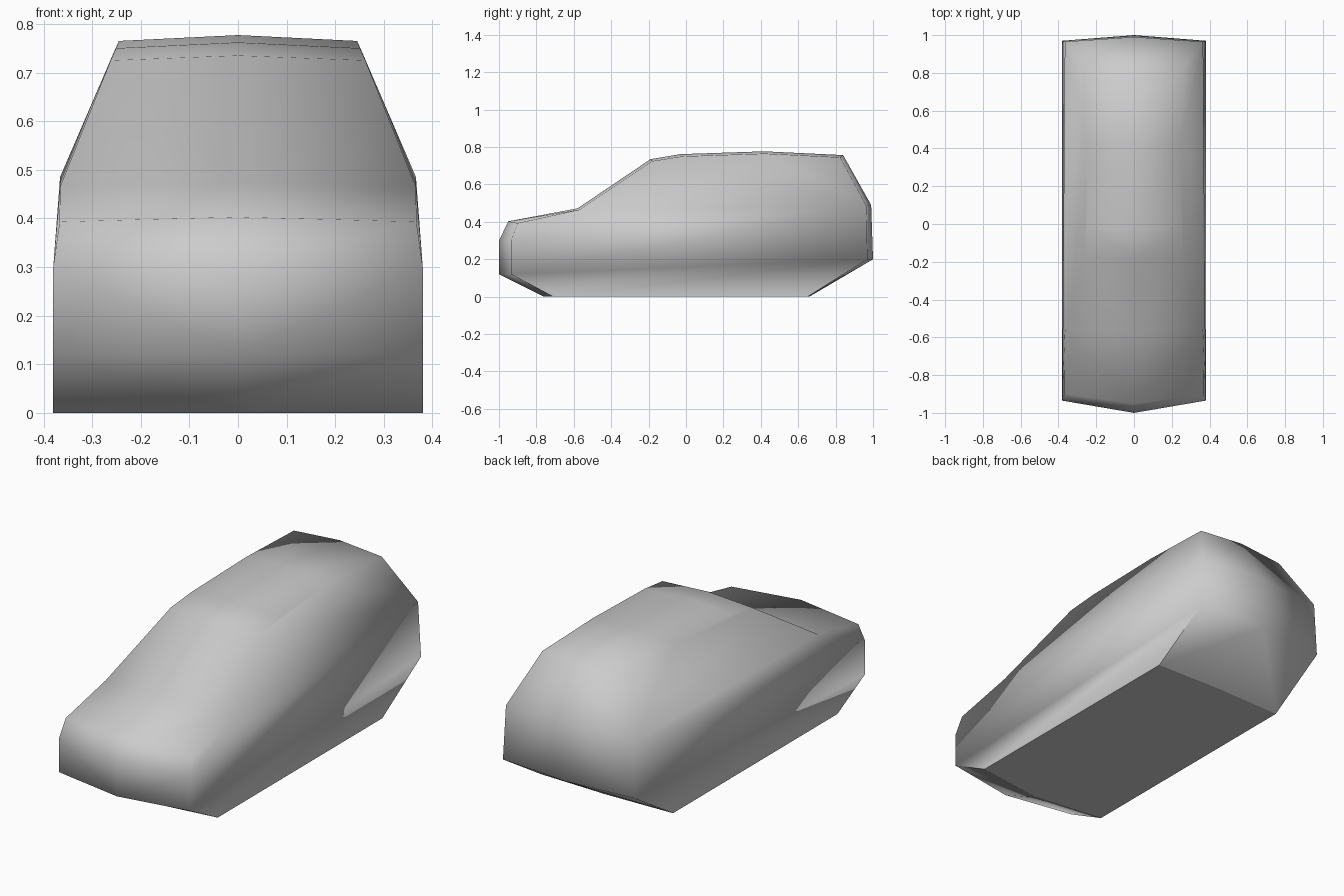
import bpy, bmesh

cube = bpy.data.objects.get("Cube")
if cube:
    bpy.data.objects.remove(cube)

grey = bpy.data.materials.new("body grey")
grey.use_nodes = True
colour = (0.6, 0.6, 0.6, 1)
grey.diffuse_color = colour
grey.node_tree.nodes["Principled BSDF"].inputs["Base Color"].default_value = colour

# Centre line of the shell (y, z), from front sill over the roof to rear sill
centre = [(-0.76, 0), (-1, 0.12), (-1, 0.3), (-0.95, 0.403), (-0.58, 0.472),
          (-0.19, 0.735), (-0.03, 0.762), (0.42, 0.777), (0.84, 0.757),
          (0.99, 0.49), (1, 0.2), (0.66, 0)]
# Matching side edge (x, y, z)
side = [(0.38, -0.71, 0), (0.38, -0.935, 0.12), (0.38, -0.935, 0.3),
        (0.367, -0.9, 0.393), (0.366, -0.57, 0.465), (0.262, -0.18, 0.725),
        (0.251, -0.02, 0.75), (0.245, 0.42, 0.765), (0.254, 0.825, 0.745),
        (0.366, 0.965, 0.485), (0.38, 0.97, 0.2), (0.38, 0.65, 0)]
# Side panels, as indices along the side edge
panels = [(0, 11, 10, 1), (1, 10, 9, 2), (2, 9, 4, 3), (4, 9, 8, 7, 6, 5)]

bm = bmesh.new()
mid = [bm.verts.new((0, y, z)) for y, z in centre]
rows = {s: [bm.verts.new((s * x, y, z)) for x, y, z in side] for s in (1, -1)}

# Hood, screen, roof and tail strips, with the side panels, on both sides
for s, row in rows.items():
    for i in range(len(mid) - 1):
        bm.faces.new((mid[i], row[i], row[i + 1], mid[i + 1]))
    for panel in panels:
        bm.faces.new([row[i] for i in panel])

# Flat floor
floor = bm.faces.new((mid[0], rows[1][0], rows[1][-1], mid[-1], rows[-1][-1], rows[-1][0]))
bmesh.ops.recalc_face_normals(bm, faces=bm.faces[:])

# Smooth shell with hard edges round the floor and up the lower corners
for face in bm.faces:
    face.smooth = face is not floor
for edge in floor.edges:
    edge.smooth = False
for row in rows.values():
    for a, b in ((0, 1), (-1, -2)):
        bm.edges.get((row[a], row[b])).smooth = False

mesh = bpy.data.meshes.new("car_body")
bm.to_mesh(mesh)
bm.free()
mesh.materials.append(grey)
body = bpy.data.objects.new("car_body", mesh)
bpy.context.collection.objects.link(body)
